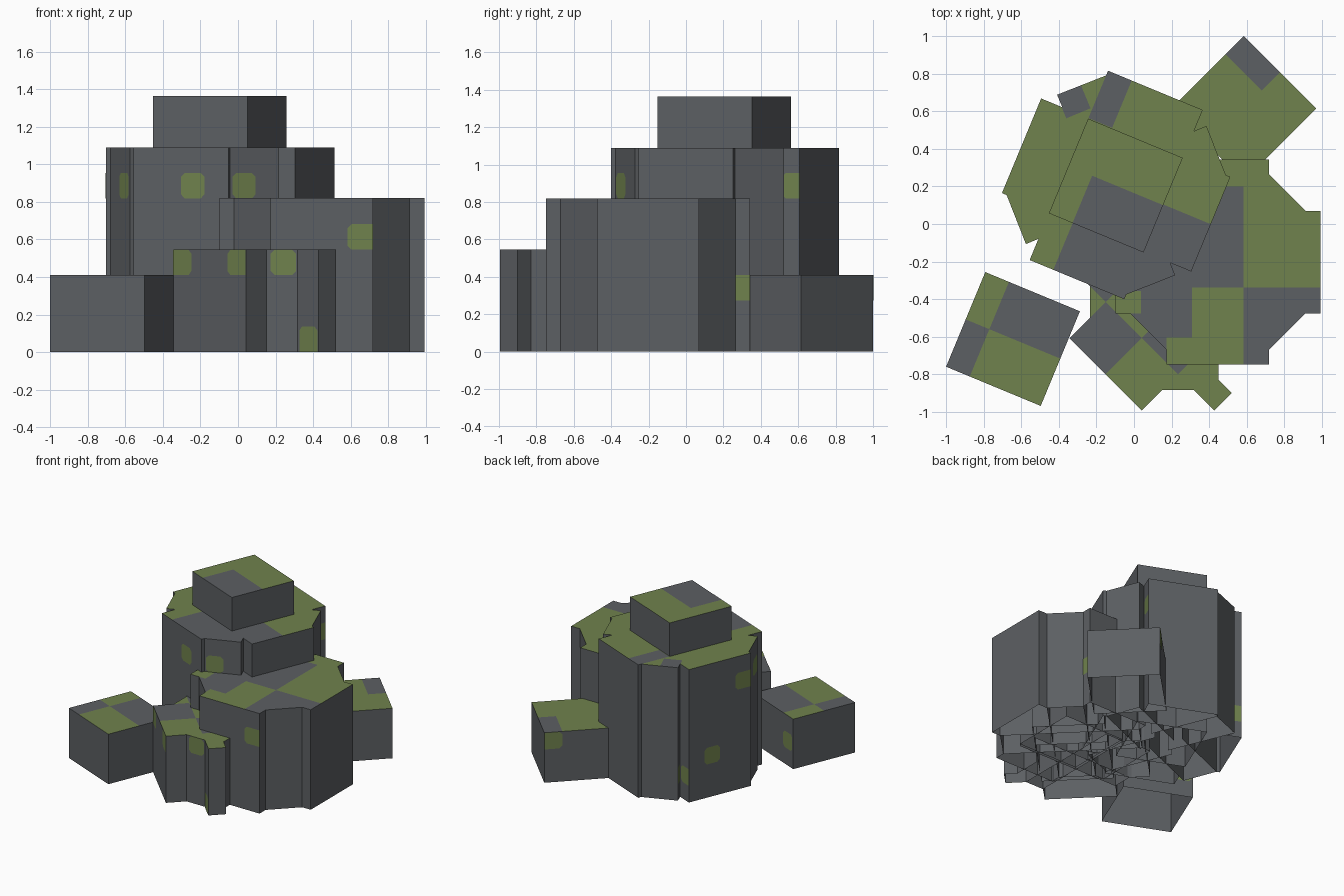
import bpy, bmesh
from math import radians
from mathutils import Vector, Matrix

cube = bpy.data.objects.get("Cube")
if cube:
    bpy.data.objects.remove(cube, do_unlink=True)


def material(name, rgb):
    m = bpy.data.materials.new(name)
    m.use_nodes = True
    m.diffuse_color = (*rgb, 1)
    m.node_tree.nodes["Principled BSDF"].inputs["Base Color"].default_value = (*rgb, 1)
    return m


STONE = material("stone grey", (0.108, 0.116, 0.125))
MOSS = material("moss green", (0.162, 0.225, 0.075))
H = 0.273   # half a cell
Q = H / 2   # quarter cell
ARM = 2 * H


def turn(quarter):
    """Repeat a quarter outline four times around the centre."""
    pts = []
    for i in range(4):
        for x, y in quarter:
            for _ in range(i):
                x, y = -y, x
            pts.append((x, y))
    return pts


def finish(bm, name):
    me = bpy.data.meshes.new(name)
    bm.to_mesh(me)
    bm.free()
    ob = bpy.data.objects.new(name, me)
    bpy.context.collection.objects.link(ob)
    me.materials.append(STONE)
    me.materials.append(MOSS)
    return ob


def wall(bm, a, b, bottom, top):
    bm.faces.new([bm.verts.new((*p, z)) for p, z in ((a, bottom), (b, bottom), (b, top), (a, top))])


def rock(name, outline, bottom, top, centre, angle, base, patches, fill=()):
    """Hollow prism, open below; its top has rectangles (x0, x1, y0, y1, turn)
    in the other colour. Corners in fill get inner walls of crossing blocks."""
    bm = bmesh.new()
    for a, b in zip(outline, outline[1:] + outline[:1]):
        wall(bm, a, b, bottom, top)
    bm.faces.new([bm.verts.new((*p, top)) for p in outline])
    bmesh.ops.remove_doubles(bm, verts=bm.verts, dist=1e-5)
    bm.normal_update()

    def tops():
        return [f for f in bm.faces if f.normal.z > 0.9]

    bmesh.ops.triangulate(bm, faces=tops())
    # cut the top along the patch borders
    for x0, x1, y0, y1, deg in patches:
        r = Matrix.Rotation(radians(deg), 3, 'Z')
        for n, d in (((1, 0, 0), x0), ((1, 0, 0), x1), ((0, 1, 0), y0), ((0, 1, 0), y1)):
            fs = tops()
            geom = fs + list({e for f in fs for e in f.edges}) + list({v for f in fs for v in f.verts})
            nv = r @ Vector(n)
            bmesh.ops.bisect_plane(bm, geom=geom, dist=1e-5, plane_co=nv * d, plane_no=nv)
            bm.normal_update()
    # colour the cut pieces
    for f in tops():
        c = f.calc_center_median()
        inside = False
        for x0, x1, y0, y1, deg in patches:
            p = Matrix.Rotation(radians(-deg), 3, 'Z') @ c
            inside = inside or (x0 < p.x < x1 and y0 < p.y < y1)
        f.material_index = base ^ int(inside)
    # inner walls of the crossing blocks
    if fill:
        lines = [((H, -H), (H, H))] + [(((x - y) / 2, (y - x) / 2), (x, y)) for x, y in fill]
        for a, b in lines:
            for p, q in zip(turn([a]), turn([b])):
                wall(bm, p, q, bottom, top - 0.02)
    ob = finish(bm, name)
    ob.location = (*centre, 0)
    ob.rotation_euler.z = radians(angle)
    return ob, outline


def wall_moss(name, block, edge, start, end, row):
    """Flat moss patch on one wall, between two distances along it, on a quarter-cell row."""
    ob, outline = block
    a, b = Vector(outline[edge]), Vector(outline[(edge + 1) % len(outline)])
    length = (b - a).length
    d = (b - a) / length
    end = min(end, length)
    z0, z1 = row * Q, (row + 1) * Q
    c = 0.022
    cs = 0.001 if start < 0.005 else c          # square where it meets a corner
    ce = 0.001 if end > length - 0.005 else c
    cb = 0.001 if row == 0 else c
    pts = [(start + cs, z0), (end - ce, z0), (end, z0 + min(cb, ce)), (end, z1 - ce),
           (end - ce, z1), (start + cs, z1), (start, z1 - cs), (start, z0 + min(cb, cs))]
    out = Vector((d.y, -d.x)) * 0.0015
    bm = bmesh.new()
    face = bm.faces.new([bm.verts.new((*(a + d * s + out), z)) for s, z in pts])
    face.material_index = 1
    plate = finish(bm, name)
    plate.location = ob.location
    plate.rotation_euler = ob.rotation_euler


square = turn([(H, H)])

# tall main rock and its cap
main_fill = [(0.519, H), (0.324, 0.475)]
main = rock("main_rock", turn([(ARM, -H), (ARM, H), *main_fill, (H, 0.424)]),
            0, 1.09, (-0.095, 0.208), -22.5, 1,
            [(-Q, 0.6, -0.6, 0, 0), (-H, -Q, H, 0.6, 0), (-0.11, 0.03, 0.43, 0.6, 45)], main_fill)
rock("cap_rock", square, 1.05, 1.365, (-0.097, 0.205), -22.5, 1, [(-Q, 0.3, -0.3, 0, 0)])

# middle rock
middle_fill = [(0.468, H), (H, 0.468)]
middle = rock("middle_rock", turn([(ARM, -H), (ARM, H), *middle_fill]),
              0, 0.82, (0.447, -0.203), 0, 0,
              [(Q, 0.6, -Q, 0.6, 0), (-0.2, Q, 0.403, 0.6, 0), (-Q, Q, -0.6, -Q, 0),
               (-H, -Q, -0.6, -0.403, 0), (-0.6, -0.41, -H, -0.155, 0)], middle_fill)

# low front rock, with one slim arm
front_fill = [(0.39, H), (H, 0.39)]
front = rock("front_rock", turn([(ARM, -H), (ARM, H), *front_fill])[:-3]
             + [(-0.141, -ARM), (-0.141, -0.445), (0.02, -0.284), (H, -H)],
             0, 0.547, (0.235, -0.415), 45, 1,
             [(-0.6, -H, 0, H, 0), (-H, -0.2, -H, 0, 0), (-H, 0, H, 0.6, 0)], front_fill)

# detached boulders
side = rock("side_boulder", square, 0, 0.41, (-0.645, -0.613), -22.5, 0,
            [(-0.3, -Q, 0, 0.3, 0), (-Q, 0.3, -0.3, 0, 0)])
back = rock("back_boulder", square, 0, 0.41, (0.585, 0.615), 45, 1, [(Q, 0.3, 0, 0.3, 0)])

# moss on the walls: rock, wall, start, end, row
for i, spot in enumerate([
        (main, 15, H, 3 * Q, 6), (main, 17, 0.012, 0.145, 6), (main, 12, 0.13, 0.266, 6),
        (main, 4, 0.02, Q, 6), (main, 10, 3 * Q, ARM, 6), (main, 10, Q, H, 2),
        (main, 8, 0, Q, 1), (main, 9, 0.015, 0.16, 1),
        (middle, 12, 3 * Q, ARM, 4), (middle, 3, 0, Q, 2),
        (front, 8, 0, Q, 3), (front, 8, 3 * Q, ARM, 3), (front, 10, 0.022, 0.158, 3),
        (front, 11, 0.014, Q + 0.014, 0), (back, 0, 0, Q, 2), (side, 0, 3 * Q, ARM - 0.01, 1)]):
    wall_moss(f"wall_moss_{i + 1}", *spot)
